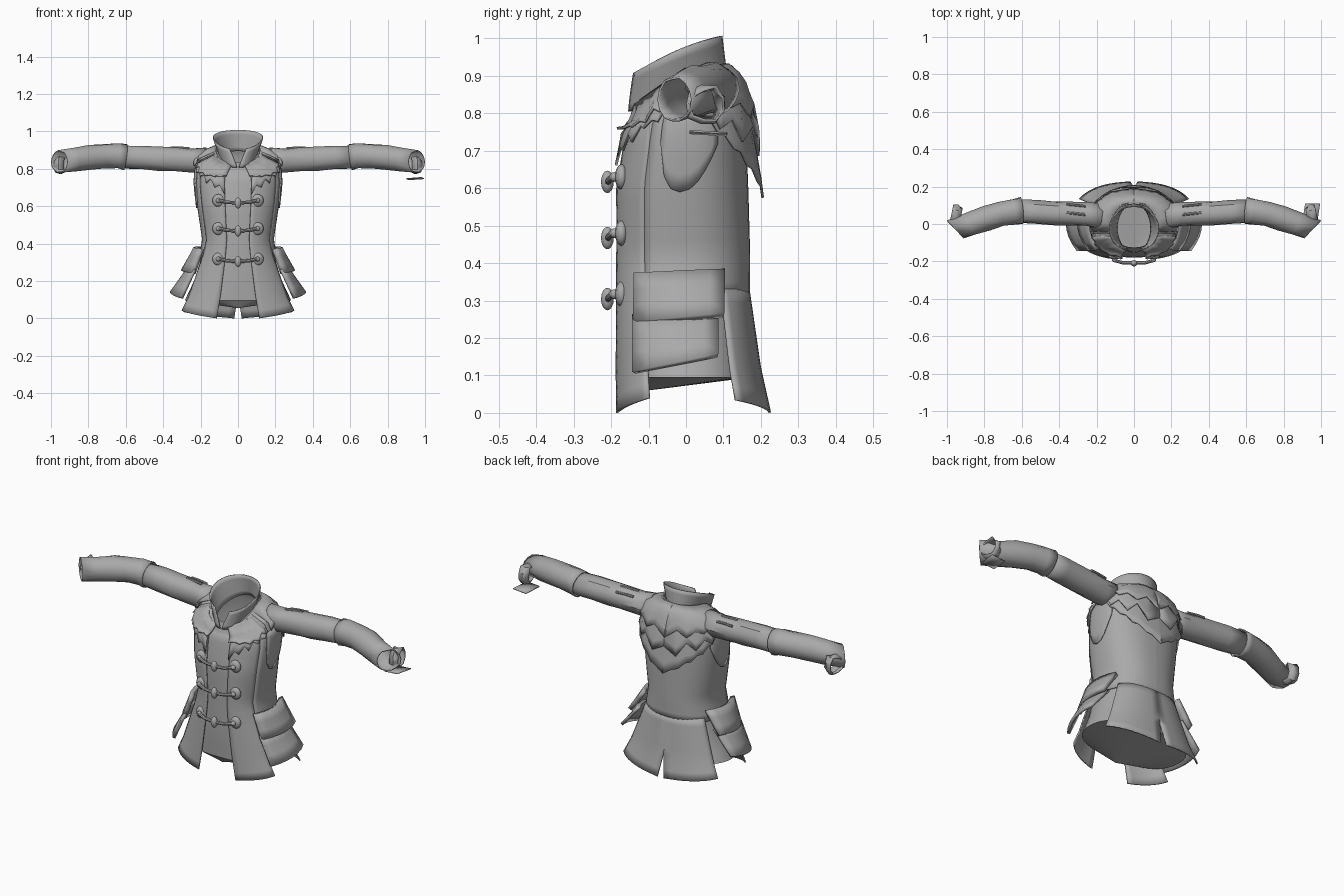
import bpy
import math
import random
from mathutils import Vector

random.seed(4)
cube = bpy.data.objects.get("Cube")
if cube:
    bpy.data.objects.remove(cube)

mat = bpy.data.materials.new("grey cloth")
mat.use_nodes = True
GREY = (0.4, 0.4, 0.4, 1)
mat.diffuse_color = GREY
mat.node_tree.nodes["Principled BSDF"].inputs["Base Color"].default_value = GREY


def lerp(a, b, t):
    return a + (b - a) * t


def finish(obj, thick=0, mirror=False, angle=35):
    obj.data.materials.append(mat)
    bpy.ops.object.select_all(action="DESELECT")
    obj.select_set(True)
    bpy.context.view_layer.objects.active = obj
    bpy.ops.object.shade_smooth_by_angle(angle=math.radians(angle))
    if thick:
        mod = obj.modifiers.new("thickness", "SOLIDIFY")
        mod.thickness = thick
        mod.offset = 0
    if mirror:
        obj.modifiers.new("mirror", "MIRROR")
    return obj


def sheet(name, fn, nu, nv, thick=0.008, mirror=False, closed=False):
    """Grid surface from fn(u, v), optionally closed around u."""
    cols = nu if closed else nu + 1
    verts = [fn(i / nu, j / nv) for j in range(nv + 1) for i in range(cols)]
    faces = []
    for j in range(nv):
        for i in range(nu):
            a, b = j * cols + i, j * cols + (i + 1) % cols
            faces.append((a, b, b + cols, a + cols))
    mesh = bpy.data.meshes.new(name)
    mesh.from_pydata(verts, [], faces)
    obj = bpy.data.objects.new(name, mesh)
    bpy.context.collection.objects.link(obj)
    return finish(obj, thick, mirror)


# Cross-sections: height, half width, front y, back y
HEM = 0.095
BODY = [(HEM, 0.285, -0.172, 0.175), (0.2, 0.235, -0.178, 0.165),
        (0.31, 0.2, -0.18, 0.16), (0.42, 0.18, -0.18, 0.16),
        (0.6, 0.207, -0.18, 0.155), (0.72, 0.22, -0.16, 0.15),
        (0.8, 0.215, -0.145, 0.145), (0.88, 0.195, -0.135, 0.13),
        (0.92, 0.11, -0.125, 0.1)]
SKIRT = [(0.0, 0.352, -0.182, 0.222), (0.12, 0.287, -0.182, 0.195),
         (0.34, 0.2, -0.181, 0.163)]
COAT_FRONT = SKIRT + BODY[3:]


def wrap(profile, deg, z, off=0.0):
    """Point on a lofted oval; 0 degrees is the front, 90 the left side."""
    z = min(max(z, profile[0][0]), profile[-1][0])
    for lo, hi in zip(profile, profile[1:]):
        if z <= hi[0]:
            break
    t = (z - lo[0]) / (hi[0] - lo[0])
    hx, yf, yb = (lerp(lo[k], hi[k], t) for k in (1, 2, 3))
    s, c = math.sin(math.radians(deg)), math.cos(math.radians(deg))
    x = (hx + off) * math.copysign(abs(s) ** 0.85, s)
    y = (yf + yb) / 2 - ((yb - yf) / 2 + off) * math.copysign(abs(c) ** 0.85, c)
    slope = min(max((z - 0.76) / 0.12, 0), 1) * (0.7 if y < 0 else 0.1)
    return Vector((x, y, z + slope * y))


def patch(name, a0, a1, bottom, top, off, nu=12, nv=6, profile=BODY, flare=0.0, jag=0.0):
    """Mirrored panel lying on the oval; bottom is a function of u."""
    edge = [jag * (0.5 if i % 2 else -0.5) * random.uniform(0.3, 1.3) for i in range(nu + 1)]
    taper = 0.5 if jag else 0

    def fn(u, v):
        z = lerp(bottom(u) + edge[round(u * nu)], top, v)
        bump = random.uniform(-0.25, 0.25) * jag * 0.4
        return wrap(profile, lerp(a0, a1, u), z, off * (1 - taper * v) + flare * u * (1 - v) + bump)
    return sheet(name, fn, nu, nv, 0.007, True)


# Torso, inner hem fan and vest
sheet("torso_lining", lambda u, v: wrap(BODY, 360 * u, lerp(HEM, 0.92, v)), 40, 22, 0, closed=True)
FAN_TIP = Vector((0, -0.14, 0.055))
sheet("hem_underside", lambda u, v: wrap(BODY, -360 * u, HEM).lerp(FAN_TIP, v), 40, 2, 0, closed=True)
patch("coat_front", 15, 60, lambda u: 0.04 * u, 0.92, 0.008, 8, 23, COAT_FRONT)
patch("coat_back", 60, 180, lambda u: 0.31, 0.92, 0.008, 16, 16)
patch("coat_side_panel", 72, 118, lambda u: 0.72 - 0.13 * math.sin(math.pi * u ** 0.7),
      0.82, 0.015, 8, 5)

# Back skirt with a tapered centre slit
back = patch("back_skirt", 122, 180, lambda u: 0.035 * (1 - u), 0.33, 0.002, 9, 8, SKIRT)
for vert in back.data.vertices:
    vert.co.x = max(vert.co.x, 0.02 * max(0, 1 - vert.co.z / 0.13))

# Ragged lapels and layered back cape
patch("lapel", 14, 74, lambda u: 0.68 + 0.15 * u, 0.915, 0.022, 9, 6, jag=0.045)
patch("upper_lapel", 12, 70, lambda u: 0.77 + 0.08 * u, 0.918, 0.032, 8, 4, jag=0.045)
patch("lower_cape", 100, 180, lambda u: 0.8 - 0.22 * u, 0.9, 0.018, 10, 6, flare=0.032, jag=0.012)
patch("middle_cape", 92, 180, lambda u: 0.82 - 0.12 * u, 0.915, 0.024, 7, 5, flare=0.025, jag=0.05)
patch("upper_cape", 80, 180, lambda u: 0.85 - 0.06 * u, 0.92, 0.03, 8, 4, flare=0.012, jag=0.035)


# Stand collar, open at the front
def collar(u, v):
    a = math.radians(lerp(lerp(3, 20, v), lerp(357, 340, v), u))
    s, c = math.sin(a), math.cos(a)
    low = Vector((0.09 * s, -0.022 - 0.13 * c, 0.85 - 0.045 * c))
    high = Vector((0.132 * s, -0.026 - 0.12 * c, 0.967 - 0.052 * c - 0.012 * c * c))
    return low.lerp(high, v)


sheet("collar", collar, 30, 5, 0.006)


# Sleeves
def tube(name, path, radii, sides=14, wrinkle=0.004, end_axis=None):
    pts = [Vector(p) for p in path]
    last = len(pts) - 1

    def fn(u, v):
        i = round(v * last)
        axis = (pts[min(i + 1, last)] - pts[max(i - 1, 0)]).normalized()
        if end_axis and i == last:
            axis = Vector(end_axis).normalized()
        side = axis.cross(Vector((0, 0, 1))).normalized()
        up = side.cross(axis)
        r = radii[i] + random.uniform(-wrinkle, wrinkle)
        a = math.tau * u
        return pts[i] + side * (r * math.cos(a)) + up * (r * math.sin(a))
    return sheet(name, fn, sides, last, 0.006, True, True)


tube("upper_sleeve",
     [(0.17, 0.04, 0.845), (0.25, 0.05, 0.845), (0.33, 0.053, 0.85), (0.42, 0.055, 0.855),
      (0.52, 0.062, 0.86), (0.62, 0.068, 0.862)],
     [0.064, 0.06, 0.06, 0.063, 0.061, 0.058])
tube("lower_sleeve",
     [(0.6, 0.07, 0.862), (0.64, 0.067, 0.867), (0.71, 0.055, 0.867), (0.79, 0.03, 0.862),
      (0.87, 0.002, 0.85), (0.956, -0.028, 0.837)],
     [0.068, 0.065, 0.063, 0.064, 0.061, 0.06], end_axis=(0.72, -0.69, 0))
tube("torn_cuff", [(0.925, 0.045, 0.825), (0.95, 0.05, 0.825), (0.975, 0.055, 0.825)],
     [0.04, 0.05, 0.045], 9, 0.008)
sheet("loose_scrap", lambda u, v: Vector((lerp(0.9, 0.98, u) + 0.015 * v, lerp(0.01, 0.11, v),
                                          0.747 + 0.006 * u - 0.006 * v)), 2, 2, 0.005)


# Hip pouches: overlapping bulging flaps
def flap(name, top, bottom, y0, y1, tilt, thick):
    def fn(u, v):
        x = lerp(top[0], bottom[0], v) - 0.035 * (2 * u - 1) ** 2 + 0.04 * v * (u - 0.5)
        z = lerp(top[1], bottom[1], v) + tilt * (u - 0.5) * (0.4 + v * 0.6)
        return Vector((x, lerp(y0, y1, u), z))
    return sheet(name, fn, 6, 3, thick, True)


flap("pouch_lower_flap", (0.265, 0.27), (0.355, 0.13), -0.14, 0.085, 0.045, 0.016)
flap("pouch_upper_flap", (0.228, 0.375), (0.292, 0.25), -0.135, 0.1, 0.02, 0.024)


# Shoulder stitches and toggle fastenings
def cord(name, path, radius):
    curve = bpy.data.curves.new(name, "CURVE")
    curve.dimensions = "3D"
    curve.bevel_depth = radius
    curve.bevel_resolution = 2
    curve.use_fill_caps = True
    spline = curve.splines.new("POLY")
    spline.points.add(len(path) - 1)
    for point, co in zip(spline.points, path):
        point.co = (*co, 1)
    obj = bpy.data.objects.new(name, curve)
    bpy.context.collection.objects.link(obj)
    bpy.ops.object.select_all(action="DESELECT")
    obj.select_set(True)
    bpy.context.view_layer.objects.active = obj
    bpy.ops.object.convert(target="MESH")
    return finish(bpy.context.object, 0, True)


def ball(name, loc, scale, mirror=False):
    bpy.ops.mesh.primitive_uv_sphere_add(segments=12, ring_count=8, radius=1)
    obj = bpy.context.object
    obj.name = name
    for vert in obj.data.vertices:
        vert.co = vert.co * Vector(scale) + Vector(loc)
    return finish(obj, 0, mirror, 60)


for y, z in ((0.1, 0.893), (0.055, 0.908)):
    cord("shoulder_stitch", [(0.26, y - 0.005, z), (0.31, y, z + 0.004), (0.36, y + 0.005, z + 0.004)], 0.007)

for z in (0.625, 0.475, 0.312):
    ball("toggle_disc", (0.105, -0.172, z + 0.005), (0.032, 0.018, 0.034), True)
    ball("toggle_stud", (0.105, -0.192, z + 0.005), (0.013, 0.012, 0.013), True)
    cord("toggle_loop", [(0.105, -0.195, z + 0.006), (0.06, -0.207, z - 0.004), (0, -0.208, z - 0.008)], 0.009)
    ball("toggle_peg", (0, -0.21, z - 0.008), (0.018, 0.017, 0.03))
